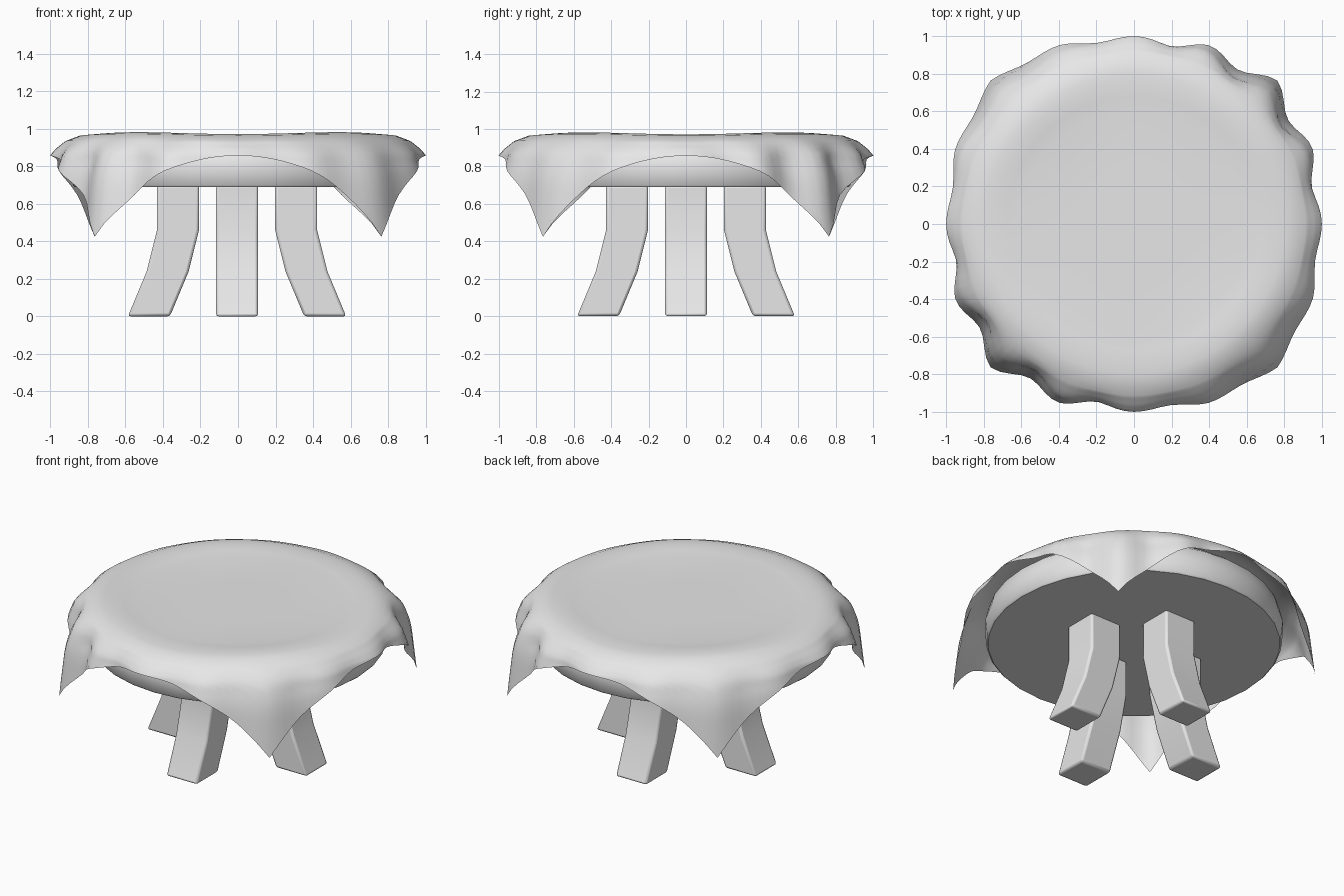
import bpy, bmesh, math

cube = bpy.data.objects.get("Cube")
if cube:
    bpy.data.objects.remove(cube, do_unlink=True)

grey = bpy.data.materials.new("pale grey")
grey.use_nodes = True
grey.diffuse_color = (0.8, 0.8, 0.8, 1)
grey.node_tree.nodes["Principled BSDF"].inputs["Base Color"].default_value = (0.8, 0.8, 0.8, 1)


def make_object(name, bm, angle):
    mesh = bpy.data.meshes.new(name)
    bm.to_mesh(mesh)
    bm.free()
    mesh.materials.append(grey)
    ob = bpy.data.objects.new(name, mesh)
    bpy.context.collection.objects.link(ob)
    bpy.ops.object.select_all(action='DESELECT')
    ob.select_set(True)
    bpy.context.view_layer.objects.active = ob
    bpy.ops.object.shade_smooth_by_angle(angle=math.radians(angle))
    return ob


def loft(bm, loops):
    """Join loops of vertices with quads."""
    for a, b in zip(loops, loops[1:]):
        n = len(a)
        for i in range(n):
            j = (i + 1) % n
            bm.faces.new((a[i], b[i], b[j], a[j]))


# Round table top with a rounded upper rim
bm = bmesh.new()
loops = []
for r, z in [(0.87, 0.69), (0.88, 0.70), (0.89, 0.80), (0.87, 0.88), (0.82, 0.92), (0.74, 0.94)]:
    ring = [i * math.tau / 32 for i in range(32)]
    loops.append([bm.verts.new((r * math.cos(t), r * math.sin(t), z)) for t in ring])
loft(bm, loops)
bm.faces.new(loops[0])
bm.faces.new(loops[-1])
bmesh.ops.recalc_face_normals(bm, faces=bm.faces)
make_object("table_top", bm, 40)

# Four bent legs that splay outwards
LEG_PATH = [(0.47, 0.0), (0.37, 0.24), (0.315, 0.46), (0.315, 0.70)]
HALF = 0.112
for k, side in enumerate(("left", "back", "right", "front")):
    bm = bmesh.new()
    loops = []
    for x, z in LEG_PATH:
        corners = [(-1, -1), (1, -1), (1, 1), (-1, 1)]
        loops.append([bm.verts.new((x + a * HALF, b * HALF, z)) for a, b in corners])
    loft(bm, loops)
    bm.faces.new(loops[0])
    bm.faces.new(loops[-1])
    bmesh.ops.recalc_face_normals(bm, faces=bm.faces)
    leg = make_object(side + "_leg", bm, 40)
    leg.rotation_euler.z = k * math.pi / 2
    leg.location.x = -0.005
    bevel = leg.modifiers.new("soft edges", 'BEVEL')
    bevel.width = 0.014
    bevel.segments = 2
    bevel.limit_method = 'ANGLE'
    bevel.angle_limit = math.radians(40)

# Square cloth draped over the round top: (length along cloth, radius, height)
DRAPE = [(0, 0, 0.965), (0.6, 0.6, 0.965), (0.75, 0.75, 0.972), (0.84, 0.84, 0.965),
         (0.925, 0.92, 0.935), (0.99, 0.97, 0.895), (1.035, 1.0, 0.862),
         (1.13, 1.035, 0.77), (1.2, 1.05, 0.70), (1.5, 1.085, 0.395)]
CLOTH_HALF = 1.04


def drape(s):
    for (s0, r0, z0), (s1, r1, z1) in zip(DRAPE, DRAPE[1:]):
        if s <= s1:
            f = (s - s0) / (s1 - s0)
            return r0 + f * (r1 - r0), z0 + f * (z1 - z0)
    return DRAPE[-1][1:]


def cloth_point(t, s):
    r, z = drape(s)
    # folds grow towards the hem, pinched tighter at two opposite corners
    hem = min(max((s - 0.9) / 0.16, 0), 1)
    pinch = 0.012 + 0.022 * max(0, math.sin(2 * t))
    r -= hem * pinch * (1 - math.cos(16 * t))
    # slight lift of the rim on the diagonals
    rim = max(0, 1 - abs(s - 0.78) / 0.2)
    z += 0.006 * rim * (1 - math.cos(4 * t))
    return r * math.cos(t), r * math.sin(t), z


bm = bmesh.new()
SEGMENTS = 128
inner = [0.3, 0.6, 0.68, 0.75, 0.8, 0.84, 0.88, 0.92]
loops = []
for step in range(len(inner) + 10):
    loop = []
    for i in range(SEGMENTS):
        t = i * math.tau / SEGMENTS
        edge = CLOTH_HALF / max(abs(math.cos(t)), abs(math.sin(t)))
        if step < len(inner):
            s = inner[step]
        else:
            s = inner[-1] + (edge - inner[-1]) * (step - len(inner) + 1) / 10
        loop.append(bm.verts.new(cloth_point(t, s)))
    loops.append(loop)
loft(bm, loops)
bm.faces.new(loops[0])
make_object("tablecloth", bm, 60)
